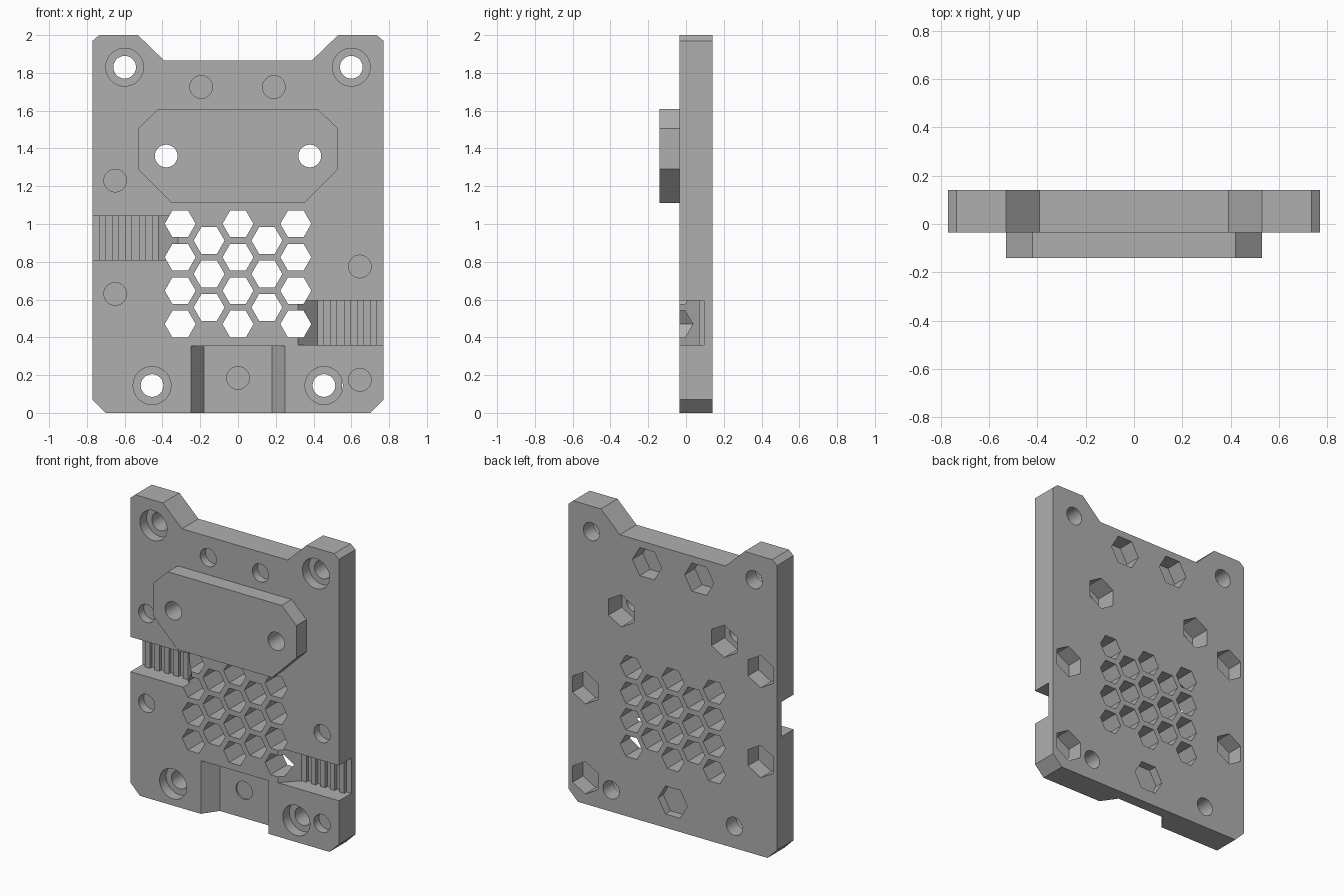
import bpy, bmesh
from math import cos, sin, pi, radians

cube = bpy.data.objects.get("Cube")
if cube:
    bpy.data.objects.remove(cube, do_unlink=True)

FRONT, BACK = -0.035, 0.14
OUT = 0.05  # cutter overshoot

grey = bpy.data.materials.new("mid_grey")
grey.use_nodes = True
colour = (0.43, 0.43, 0.43, 1)
grey.diffuse_color = colour
grey.node_tree.nodes["Principled BSDF"].inputs["Base Color"].default_value = colour


def prism(name, pts, lo, hi, axis="y"):
    """Extrude an outline: (x, z) along y, or (x, y) along z."""
    bm = bmesh.new()
    place = (lambda p, d: (p[0], d, p[1])) if axis == "y" else (lambda p, d: (p[0], p[1], d))
    a = [bm.verts.new(place(p, lo)) for p in pts]
    b = [bm.verts.new(place(p, hi)) for p in pts]
    bm.faces.new(a)
    bm.faces.new(b)
    for i in range(len(pts)):
        j = (i + 1) % len(pts)
        bm.faces.new((a[i], a[j], b[j], b[i]))
    bmesh.ops.recalc_face_normals(bm, faces=bm.faces)
    mesh = bpy.data.meshes.new(name)
    bm.to_mesh(mesh)
    bm.free()
    mesh.materials.append(grey)
    ob = bpy.data.objects.new(name, mesh)
    bpy.context.scene.collection.objects.link(ob)
    return ob


def ring(x, z, r, n=48, turn=0.0):
    return [(x + r * cos(turn + 2 * pi * i / n), z + r * sin(turn + 2 * pi * i / n)) for i in range(n)]


def mirrored(half):
    """Complete a right-hand outline with its mirror image."""
    return half + [(-x, z) for x, z in reversed(half)]


cutters = []


def cut(name, pts, lo, hi, axis="y"):
    ob = prism(name, pts, lo, hi, axis)
    ob.hide_render = True
    cutters.append(ob)


# Main plate and raised front block
plate = prism("mounting_plate", mirrored([
    (0.70, 0), (0.77, 0.07), (0.77, 1.97), (0.735, 2), (0.53, 2), (0.39, 1.865)]), FRONT, BACK)
block = prism("raised_block", mirrored([
    (0.35, 1.11), (0.53, 1.29), (0.53, 1.505), (0.42, 1.61)]), -0.14, FRONT + 0.02)

# Counterbored corner holes
for side in (-1, 1):
    for x, z in ((0.6, 1.83), (0.455, 0.145)):
        cut("corner_hole", ring(side * x, z, 0.06), FRONT - OUT, BACK + OUT)
        cut("counterbore", ring(side * x, z, 0.1), FRONT - OUT, 0.035)

# Block bolt holes with deep hexagonal nut pockets
for x in (-0.38, 0.38):
    cut("block_hole", ring(x, 1.36, 0.06), -0.14 - OUT, BACK + OUT)
    cut("block_nut_pocket", ring(x, 1.36, 0.108, 6, pi / 2), 0.0, BACK + OUT)

# Blind screw holes, closed by a thin skin from the nut pockets behind
for x, z, turn, skin in ((-0.195, 1.725, 0, 0.03), (0.19, 1.725, 0, 0.03),
                         (-0.65, 1.23, pi / 2, 0.03), (-0.65, 0.63, pi / 2, 0.03),
                         (0.645, 0.775, pi / 2, 0.03), (0.645, 0.175, pi / 2, 0.03),
                         (0, 0.185, 0, 0.085)):
    cut("screw_hole", ring(x, z, 0.06), FRONT - OUT, skin - 0.01)
    cut("nut_pocket", ring(x, z, 0.108, 6, turn), skin, BACK + OUT)

# Toothed belt slots, entered from each side and ramped at the inner end
for side, z0, z1 in ((-1, 0.81, 1.042), (1, 0.36, 0.595)):
    profile = [(0.27, FRONT - OUT), (0.42, 0.07)]
    for i in range(5):
        x = 0.42 + 0.07 * i
        profile += [(x + 0.035, 0.07), (x + 0.035, 0.095)]
        if i < 4:
            profile += [(x + 0.07, 0.095), (x + 0.07, 0.07)]
    profile += [(0.82, 0.095), (0.82, FRONT - OUT)]
    cut("belt_slot", [(side * x, y) for x, y in profile], z0, z1, "z")

# Tapered channel at the bottom edge
slope = 0.07 / 0.1
cut("bottom_channel", mirrored([(0.18, 0.065), (0.25 + slope * OUT, FRONT - OUT)]), -OUT, 0.355, "z")

# Honeycomb vent
for col in range(-2, 3):
    odd = col % 2
    for row in range(3 if odd else 4):
        z = 0.47 + 0.177 * row + 0.0885 * odd
        cut("vent_cell", ring(0.153 * col, z, 0.082, 6), FRONT - OUT, BACK + OUT)


# Join and cut, then bake the result
def boolean(tool, kind):
    mod = plate.modifiers.new(kind.lower(), "BOOLEAN")
    mod.operation, mod.solver, mod.object = kind, "EXACT", tool


boolean(block, "UNION")
for c in cutters:
    boolean(c, "DIFFERENCE")
bpy.context.view_layer.update()
baked = bpy.data.meshes.new_from_object(plate.evaluated_get(bpy.context.evaluated_depsgraph_get()))
plate.modifiers.clear()
plate.data = baked
for ob in cutters + [block]:
    bpy.data.objects.remove(ob, do_unlink=True)
baked.materials.clear()
baked.materials.append(grey)
for f in baked.polygons:
    f.material_index = 0

bpy.ops.object.select_all(action="DESELECT")
plate.select_set(True)
bpy.context.view_layer.objects.active = plate
bpy.ops.object.shade_smooth_by_angle(angle=radians(25))
